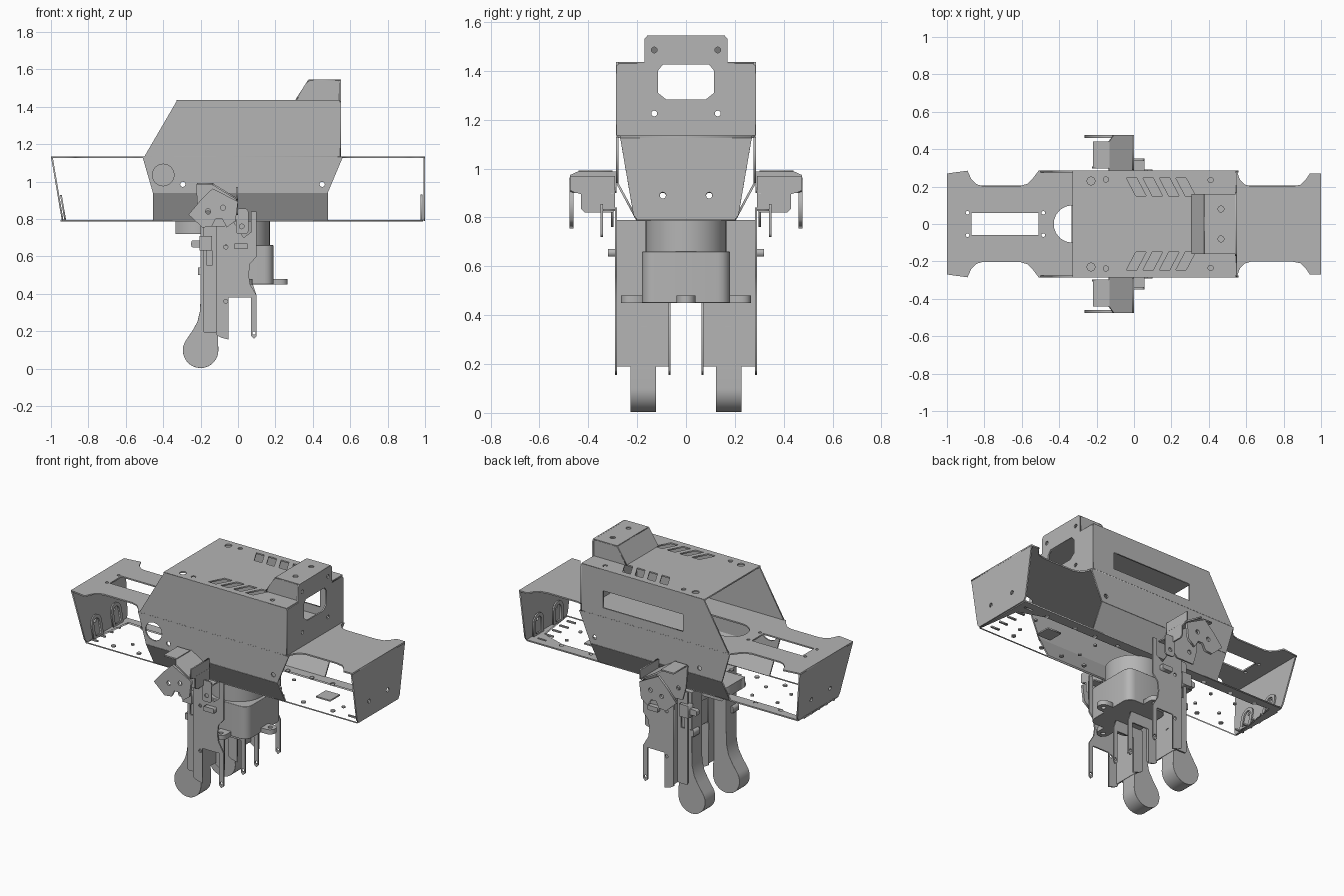
import bpy, bmesh, math
from mathutils import Vector, Matrix

if "Cube" in bpy.data.objects:
    bpy.data.objects.remove(bpy.data.objects["Cube"])

T = 0.009  # sheet thickness
X, Y, Z = Vector((1, 0, 0)), Vector((0, 1, 0)), Vector((0, 0, 1))

grey = bpy.data.materials.new("metal grey")
grey.use_nodes = True
GREY = (0.46, 0.46, 0.46, 1)
grey.diffuse_color = GREY
grey.node_tree.nodes["Principled BSDF"].inputs["Base Color"].default_value = GREY


def circle(x, y, r, n=16, a0=0.0, a1=360.0):
    full = abs(a1 - a0) == 360
    m = n if full else n - 1
    return [(x + r * math.cos(math.radians(a0 + (a1 - a0) * i / m)),
             y + r * math.sin(math.radians(a0 + (a1 - a0) * i / m))) for i in range(n)]


def rect(x0, x1, y0, y1):
    return [(x0, y0), (x1, y0), (x1, y1), (x0, y1)]


def rounded(x0, x1, y0, y1, r, n=5):
    return (circle(x1 - r, y1 - r, r, n, 0, 90) + circle(x0 + r, y1 - r, r, n, 90, 180)
            + circle(x0 + r, y0 + r, r, n, 180, 270) + circle(x1 - r, y0 + r, r, n, 270, 360))


def sym(half):
    """Mirror a half outline across its first axis."""
    return half + [(a, -b) for a, b in reversed(half)]


def plate(name, outline, origin, u, v, holes=(), t=T, bevel=0.0):
    """Flat sheet cut from an outline with holes, lying in the u-v plane."""
    cu = bpy.data.curves.new(name, 'CURVE')
    cu.dimensions, cu.fill_mode, cu.extrude = '2D', 'BOTH', t / 2
    for loop in [outline, *holes]:
        sp = cu.splines.new('POLY')
        sp.points.add(len(loop) - 1)
        for p, (a, b) in zip(sp.points, loop):
            p.co = (a, b, 0, 1)
        sp.use_cyclic_u = True
    tmp = bpy.data.objects.new(name + "_tmp", cu)
    bpy.context.collection.objects.link(tmp)
    deps = bpy.context.evaluated_depsgraph_get()
    me = bpy.data.meshes.new_from_object(tmp.evaluated_get(deps))
    bpy.data.objects.remove(tmp)
    bpy.data.curves.remove(cu)
    u, v = Vector(u).normalized(), Vector(v).normalized()
    m = Matrix((u, v, u.cross(v))).transposed().to_4x4()
    m.translation = Vector(origin)
    me.transform(m)
    bm = bmesh.new()
    bm.from_mesh(me)
    bmesh.ops.remove_doubles(bm, verts=bm.verts, dist=1e-5)
    bmesh.ops.recalc_face_normals(bm, faces=bm.faces)
    bm.to_mesh(me)
    bm.free()
    me.name = name
    me.materials.clear()
    me.materials.append(grey)
    ob = bpy.data.objects.new(name, me)
    bpy.context.collection.objects.link(ob)
    if bevel:
        b = ob.modifiers.new("Bevel", 'BEVEL')
        b.width, b.segments, b.limit_method, b.angle_limit = bevel, 4, 'ANGLE', math.radians(50)
        bpy.ops.object.select_all(action='DESELECT')
        ob.select_set(True)
        bpy.context.view_layer.objects.active = ob
        bpy.ops.object.shade_smooth_by_angle(angle=math.radians(40))
    return ob


# --- Middle deck: waisted sheet with a long slot and a rounded opening
deck = sym([(-1, .27), (-.89, .285), (-.87, .24), (-.84, .212), (-.81, .203), (-.61, .203),
            (-.57, .215), (-.54, .245), (-.51, .285), (.55, .285), (.565, .24), (.59, .212),
            (.63, .2), (.84, .2), (.89, .21), (.92, .24), (.94, .27), (1, .27)])
deck_holes = [rect(-.87, -.51, -.06, .06),
              circle(-.33, 0, .1, 10, 90, 270) + circle(-.1, 0, .1, 10, -90, 90)]
deck_holes += [circle(x, s * .06, .01, 10) for x in (-.89, -.485) for s in (1, -1)]
plate("middle_deck", deck, (0, 0, 1.13), X, Y, deck_holes)

# --- Floor: straight sheet with fixing holes and end slits
floor_holes = [rect(.59, .69, -.05, .05)]
for s in (1, -1):
    floor_holes += [circle(x, s * .15, .014, 10) for x in (-.78, -.6, -.4, -.22, .25, .42, .57, .78)]
    floor_holes += [circle(x, s * .07, .011, 10) for x in (-.7, -.52, .35, .8)]
    floor_holes += [rect(s * .92 - .03, s * .92 + .03, y - .006, y + .006)
                    for y in (-.15, -.075, 0, .075, .15)]
plate("floor", rect(-.94, .99, -.205, .205), (0, 0, .79), X, Y, floor_holes)

# --- End plates and the arched tabs behind them
for label, top, bottom in (("left", .995, .995), ("right", -.995, -.937)):
    up = Vector((top - bottom, 0, .34))
    h = up.length
    end = [(-.2, 0), (-.215, .02), (-.27, h), (.27, h), (.215, .02), (.2, 0)]
    plate(label + "_end_plate", end, (bottom, 0, .79), Y, up,
          [circle(s * .095, .1, .013, 12) for s in (1, -1)])
    inward = -.014 if top > 0 else .014
    for s in (1, -1):
        arch = [(-.05, 0)] + circle(0, .09, .05, 11, 180, 0) + [(.05, 0)]
        slot = [(-.028, .015)] + circle(0, .09, .028, 11, 180, 0) + [(.028, .015)]
        plate(label + "_end_arch", arch, (bottom + inward, s * .1, .79), Y, up, [slot])

# --- Body sides, cover sides
for s in (1, -1):
    side = "back" if s > 0 else "front"
    holes = [circle(-.295, .985, .014, 12), circle(.45, .985, .014, 12)]
    if s < 0:
        holes.append(circle(-.4, 1.035, .058, 24))
    plate(side + "_body_side", [(-.51, 1.13), (-.455, .94), (.48, .94), (.56, 1.13)],
          (0, s * .281, 0), X, Z, holes)
    plate(side + "_body_lower_side", rect(-.455, .48, 0, .171),
          (0, s * .2, .79), X, (0, s * .081, .15))
    window = [rect(-.18, .39, 1.19, 1.3)] if s > 0 else []
    plate(side + "_cover_side", [(-.5, 1.135), (-.325, 1.435), (.545, 1.435), (.545, 1.135)],
          (0, s * .281, 0), X, Z, window)

# --- Cover top with angled vents
top_holes = []
for s in (1, -1):
    for i in range(4):
        x = i * .088
        top_holes.append([(x - .04, s * .245), (x + .015, s * .245), (x + .065, s * .15), (x + .01, s * .15)])
    top_holes += [circle(-.23, s * .23, .021), circle(-.15, s * .238, .014), circle(.41, s * .235, .014)]
plate("cover_top", rect(-.33, .545, -.285, .285), (0, 0, 1.432), X, Y, top_holes)

# --- Rear cover plate with a clipped round window
window = [(.115, 1.31), (.115, 1.4), (.095, 1.425), (-.095, 1.425), (-.115, 1.4),
          (-.115, 1.31), (-.08, 1.282), (.08, 1.282)]
plate("cover_end", [(-.285, 1.13), (.285, 1.13), (.285, 1.42), (.272, 1.43), (.17, 1.43), (.17, 1.53),
                    (.157, 1.545), (-.157, 1.545), (-.17, 1.53), (-.17, 1.43), (-.272, 1.43), (-.285, 1.42)],
      (.545, 0, 0), Y, Z,
      [window] + [circle(s * .13, z, .012, 12) for s in (1, -1) for z in (1.225, 1.485)])

# --- Raised hood on the cover
for s in (1, -1):
    plate("hood_side", [(.315, 1.437), (.37, 1.53), (.385, 1.54), (.545, 1.54), (.545, 1.437)],
          (0, s * .157, 0), X, Z)
plate("hood_top", rect(.378, .545, -.16, .16), (0, 0, 1.54), X, Y,
      [circle(.465, s * .08, .016) for s in (1, -1)])
plate("hood_slope", rect(0, .122, -.16, .16), (.312, 0, 1.437), (.066, 0, .103), Y)

# --- Gearbox under the floor with fixing lugs
plate("gearbox_drum", circle(.005, 0, .165, 40), (0, 0, .72), X, Y, t=.14)
plate("gearbox_case", rounded(-.1, .19, -.18, .18, .05), (0, 0, .555), X, Y, t=.21, bevel=.012)
for x, y, ax in ((.2, 0, X), (.04, .2, Y), (.04, -.2, -Y)):
    lug = [(-.05, -.038)] + circle(.028, 0, .038, 10, -90, 90) + [(-.05, .038)]
    plate("gearbox_lug", lug, (x, y, .465), ax, Z.cross(ax), [circle(.03, 0, .014, 12)], t=.03)
plate("mount_block", rect(-.335, -.1, -.12, .12), (0, 0, .753), X, Y, t=.066)

# --- Legs and shoulder brackets, mirrored front to back
fork = [(-.115, .79), (-.115, .18), (-.09, .165), (-.05, .155), (-.05, .38), (.07, .38), (.07, .175),
        (.085, .16), (.1, .175), (.1, .39), (.065, .45), (.057, .5), (.065, .56), (.1, .6), (.1, .84),
        (.07, .84), (.07, .73), (.03, .7), (-.02, .78)]
inner_fork = [(-.115, .45), (-.115, .18), (-.09, .165), (-.05, .155), (-.05, .38), (.07, .38),
              (.07, .175), (.085, .16), (.1, .175), (.1, .39), (.08, .45)]
club = (circle(-.2, .098, .095, 24, 0, -212)
        + [(-.245, .2), (-.217, .25), (-.203, .31), (-.2, .4), (-.2, .78), (-.115, .78), (-.108, .2)])
for s in (1, -1):
    n = "back_" if s > 0 else "front_"
    plate(n + "leg_club", club, (0, s * .175, 0), X, Z, t=.104, bevel=.03)
    plate(n + "leg_outer_fork", fork, (0, s * .287, 0), X, Z,
          [circle(.085, .19, .009, 10), circle(-.065, .36, .011, 10), circle(-.065, .65, .011, 10)])
    plate(n + "leg_inner_fork", inner_fork, (0, s * .067, 0), X, Z, [circle(.085, .19, .009, 10)])
    plate(n + "leg_web", rect(.067, .287, .19, .79), (-.11, 0, 0), s * Y, Z,
          [rect(.16, .185, .35, .358)])
    plate(n + "leg_strip", rounded(-.185, -.115, .19, .79, .012), (0, s * .245, 0), X, Z,
          [rect(-.165, -.14, .55, .64)])
    plate(n + "leg_clamp", rect(-.205, -.14, .63, .71), (0, s * .245, 0), X, Z, t=.05)
    plate(n + "leg_clamp_tab", rounded(-.25, -.19, .648, .685, .01), (0, s * .235, 0), X, Z, t=.03)
    plate(n + "leg_stop", rect(-.215, -.19, .5, .54), (0, s * .2, 0), X, Z, t=.06)
    # small hinge ears beside the fork
    plate(n + "hinge_ear", rounded(-.01, .055, .72, .855, .015), (0, s * .345, 0), X, Z,
          [circle(.02, .76, .013, 12)])
    plate(n + "hinge_bridge", rect(-.01, .055, .287, .347), (0, 0, .83), X, s * Y)
    plate(n + "hinge_post", rect(-.02, .05, .64, .67), (0, s * .305, 0), X, Z, t=.03)
    # shoulder bracket: notched outer plate with a folded top
    plate(n + "shoulder_plate",
          [(-.136, .963), (0, .893), (-.013, .79), (-.06, .755), (-.085, .80), (-.12, .80),
           (-.14, .76), (-.19, .754), (-.265, .823), (-.2, .9)],
          (0, s * .468, 0), X, Z, [circle(-.16, .84, .014, 12), circle(-.08, .86, .014, 12)], t=.016)
    plate(n + "shoulder_flat", rect(-.22, -.13, .3, .44), (0, 0, .988), X, s * Y)
    plate(n + "shoulder_slope", [(0, .285), (0, .44), (.03, .475), (.145, .475), (.155, .46), (.155, .285)],
          (-.135, 0, .985), (.14, 0, -.085), s * Y)
    plate(n + "shoulder_cheek", [(.29, .83), (.29, .97), (.475, .97), (.475, .91), (.43, .895),
                                 (.43, .835), (.415, .82), (.3, .82)],
          (-.005, 0, 0), s * Y, Z)
    plate(n + "shoulder_inner", [(-.225, .985), (-.13, .985), (.0, .9), (-.01, .82), (-.07, .76), (-.19, .76),
                                 (-.215, .85)], (0, s * .302, 0), X, Z, [circle(-.16, .83, .014, 12)])
